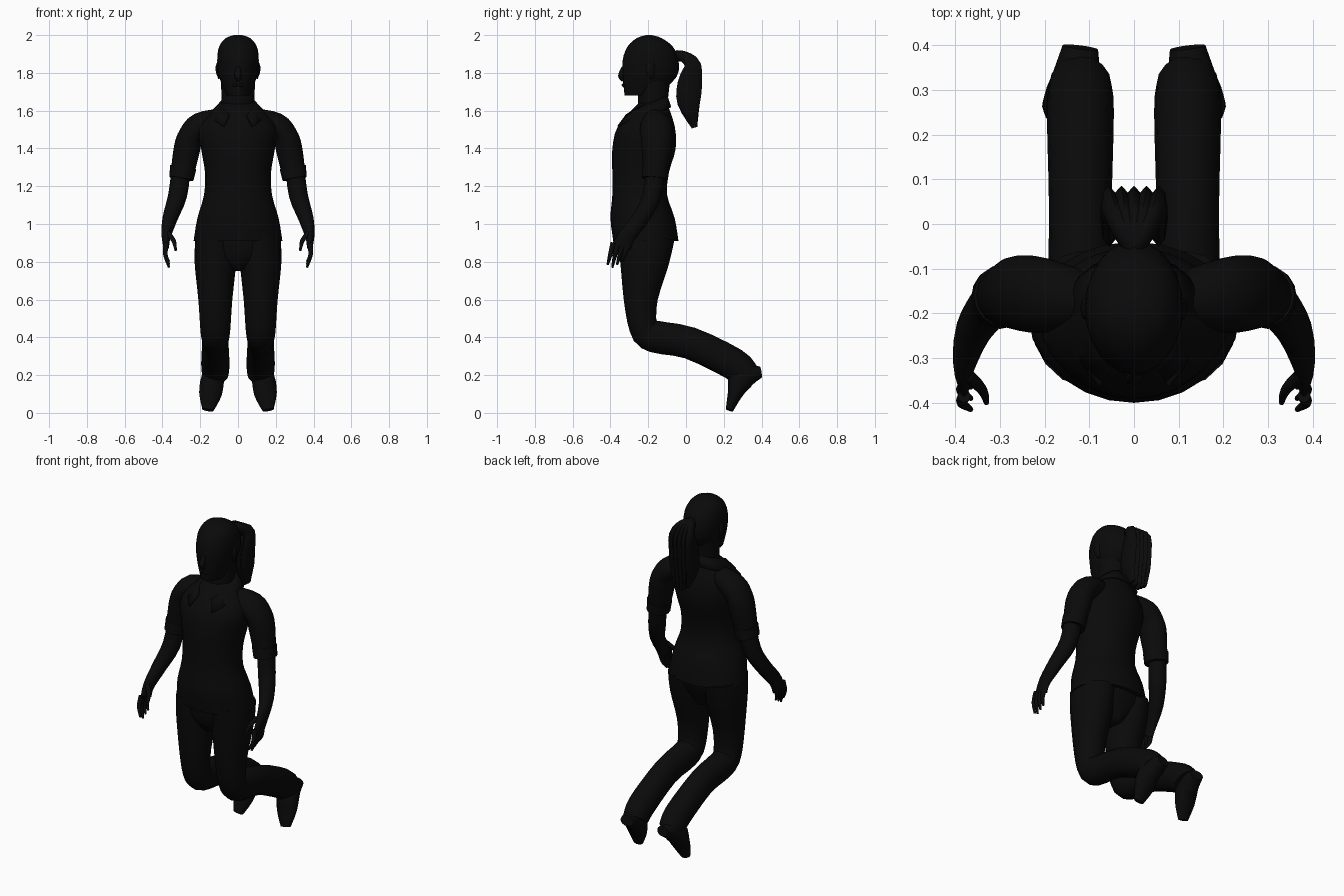
import bpy
import bmesh
import math
from mathutils import Vector

default_cube = bpy.data.objects.get("Cube")
if default_cube:
    bpy.data.objects.remove(default_cube, do_unlink=True)

# One near-black colour for the whole figure
black = bpy.data.materials.new("near_black")
black.use_nodes = True
shade = (0.003, 0.003, 0.003, 1)
black.diffuse_color = shade
shader = black.node_tree.nodes["Principled BSDF"]
shader.inputs["Base Color"].default_value = shade
shader.inputs["Roughness"].default_value = 0.8


def finish(name, bm, mirrored):
    """Turn a bmesh into a smooth shaded object, mirrored across x if asked."""
    bmesh.ops.recalc_face_normals(bm, faces=bm.faces)
    mesh = bpy.data.meshes.new(name)
    bm.to_mesh(mesh)
    bm.free()
    mesh.materials.append(black)
    obj = bpy.data.objects.new(name, mesh)
    bpy.context.collection.objects.link(obj)
    if mirrored:
        obj.modifiers.new("mirror", "MIRROR")
    bpy.ops.object.select_all(action="DESELECT")
    obj.select_set(True)
    bpy.context.view_layer.objects.active = obj
    bpy.ops.object.shade_smooth_by_angle(angle=math.radians(60))
    return obj


def smooth_stations(stations, steps=3):
    """Add in-between stations along a curve that passes through all of them."""
    last = len(stations) - 1
    result = []
    for i in range(last):
        a, b = stations[i], stations[i + 1]
        leave = (b - stations[max(i - 1, 0)]) / 2
        arrive = (stations[min(i + 2, last)] - a) / 2
        for k in range(steps):
            t = k / steps
            ease = t * t * (3 - 2 * t)
            result.append(a + (b - a) * ease
                          + leave * t * (1 - t) ** 2
                          - arrive * t * t * (1 - t))
    result.append(stations[last])
    return result


def skin(name, stations, mirrored=False, level=False, sides=16):
    """Skin ovals along a path; a station is x, y, z, half width, half depth."""
    rings = smooth_stations([Vector(s) for s in stations])
    centres = [Vector(r[:3]) for r in rings]
    bm = bmesh.new()
    loops = []
    for i, ring in enumerate(rings):
        side, depth = Vector((1, 0, 0)), Vector((0, 1, 0))
        if not level:
            following = centres[min(i + 1, len(rings) - 1)]
            tangent = (following - centres[max(i - 1, 0)]).normalized()
            side = (side - tangent * side.dot(tangent)).normalized()
            depth = tangent.cross(side)
        loop = []
        for k in range(sides):
            turn = math.tau * k / sides
            offset = side * ring[3] * math.cos(turn) + depth * ring[4] * math.sin(turn)
            loop.append(bm.verts.new(centres[i] + offset))
        loops.append(loop)
    for low, high in zip(loops, loops[1:]):
        for k in range(sides):
            j = (k + 1) % sides
            bm.faces.new((low[k], low[j], high[j], high[k]))
    bm.faces.new(loops[0])
    bm.faces.new(loops[-1])
    return finish(name, bm, mirrored)


def limb(name, path, widths, depths, mirrored=True, sides=16):
    """Tube whose ovals stand square to its path."""
    skin(name, [(*p, w, d) for p, w, d in zip(path, widths, depths)],
         mirrored, sides=sides)


def stack(name, bottom, top, widths, fronts, backs, rounded_top=False):
    """Level ovals between two heights, with a front and a back outline."""
    stations = []
    for i, (width, front, back) in enumerate(zip(widths, fronts, backs)):
        t = i / (len(widths) - 1)
        if rounded_top:
            t = math.sin(t * math.pi / 2)
        stations.append((0, -(front + back) / 2, bottom + (top - bottom) * t,
                         width, (front - back) / 2))
    skin(name, stations, level=True, sides=24)


# Shirt body from hem to neckline
stack("shirt", .91, 1.64,
      widths=(.235, .215, .18, .175, .195, .205, .09),
      fronts=(.385, .4, .39, .39, .39, .36, .25),
      backs=(.04, .06, .1, .09, .055, .06, .1))

# Short sleeves with turned up cuffs
limb("sleeve",
     [(.1, -.17, 1.55), (.2, -.16, 1.52), (.25, -.155, 1.47), (.27, -.155, 1.4), (.3, -.165, 1.24)],
     widths=(.06, .07, .065, .07, .06), depths=(.06, .085, .085, .08, .06))
limb("sleeve_cuff", [(.29, -.16, 1.3), (.3, -.165, 1.24)],
     widths=(.07, .065), depths=(.07, .07))

# Collar flaps sweep from the nape down to the open neck
bm = bmesh.new()
edges = []
collar_steps = 8
for i in range(collar_steps + 1):
    f = i / collar_steps
    sweep = 2.6 * f
    height = 1.68 - .1 * f * f
    inner = bm.verts.new((.09 * math.sin(sweep),
                          -.19 + (.09 + .06 * f) * math.cos(sweep), height))
    outer = bm.verts.new((.15 * math.sin(sweep),
                          -.2 + (.12 + .07 * f) * math.cos(sweep), height - .06))
    edges.append((inner, outer))
for (a, b), (c, d) in zip(edges, edges[1:]):
    bm.faces.new((a, c, d, b))
collar = finish("collar", bm, True)
collar.modifiers.new("thickness", "SOLIDIFY").thickness = .01

# Bare forearms and palms
limb("forearm_and_palm",
     [(.3, -.16, 1.3), (.32, -.18, 1.15), (.36, -.24, 1.03), (.38, -.31, .94), (.38, -.34, .88)],
     widths=(.05, .05, .04, .025, .015), depths=(.05, .05, .045, .045, .05))

# Four fingers side by side, and an inward thumb
finger_taper = (.015, .012, .006)
for i in range(4):
    y = -.385 + .025 * i
    tip = .77 + .015 * abs(i - 1)
    limb("finger", [(.38, y, .9), (.385, y - .015, .84), (.365, y - .03, tip)],
         finger_taper, finger_taper, sides=8)
limb("thumb", [(.37, -.34, .95), (.34, -.37, .91), (.33, -.4, .86)],
     finger_taper, finger_taper, sides=8)

# Trousers: seat, then upright thigh, bent knee, shin trailing behind
stack("trouser_seat", .75, .95,
      widths=(.03, .15, .21, .215),
      fronts=(.3, .34, .355, .36),
      backs=(.13, .1, .07, .06))
leg_x = .12
leg_path = [(-.21, .93), (-.22, .8), (-.24, .6), (-.225, .45), (-.17, .405),
            (.02, .37), (.25, .26), (.31, .2)]
limb("trouser_leg", [(leg_x, y, z) for y, z in leg_path],
     widths=(.105, .11, .09, .08, .075, .07, .075, .07),
     depths=(.15, .13, .09, .075, .085, .085, .085, .08))

# Shoes from heel to toe, toes down and turned slightly outward
shoe_path = [(.395, .215), (.3, .19), (.26, .1), (.23, .015)]
limb("shoe", [(leg_x + .013 * i, y, z) for i, (y, z) in enumerate(shoe_path)],
     widths=(.04, .06, .06, .03), depths=(.03, .07, .04, .02))

# Neck and head, hair drawn tight over the skull
limb("neck", [(0, -.18, 1.58), (0, -.17, 1.76)],
     widths=(.085, .09), depths=(.075, .085), mirrored=False)
stack("head", 1.68, 2,
      widths=(.06, .1, .11, .1, .065, .02),
      fronts=(.325, .335, .335, .31, .26, .21),
      backs=(.15, .05, .04, .07, .13, .18), rounded_top=True)
limb("nose", [(0, -.33, 1.83), (0, -.345, 1.785), (0, -.33, 1.76)],
     widths=(.01, .02, .01), depths=(.01, .015, .01), mirrored=False, sides=8)
limb("lips", [(-.03, -.325, 1.735), (0, -.335, 1.735), (.03, -.325, 1.735)],
     widths=(.005, .01, .005), depths=(.005, .01, .005), mirrored=False, sides=8)
limb("ear", [(.1, -.18, 1.77), (.11, -.19, 1.82), (.105, -.18, 1.86)],
     widths=(.005, .01, .005), depths=(.01, .025, .01), sides=8)

# Ponytail: a fan of locks from one tied root
for i in range(-2, 3):
    spread = .027 * i
    tip = 1.51 + .015 * abs(i)
    limb("ponytail_lock",
         [(0, -.05, 1.89), (spread / 2, -.01, 1.885), (spread, .035, 1.84),
          (spread, .02, 1.74), (spread, .015, 1.64), (spread * .8, .045, tip)],
         widths=(.025, .025, .02, .02, .02, .005),
         depths=(.03, .03, .045, .065, .06, .015), mirrored=False, sides=8)
